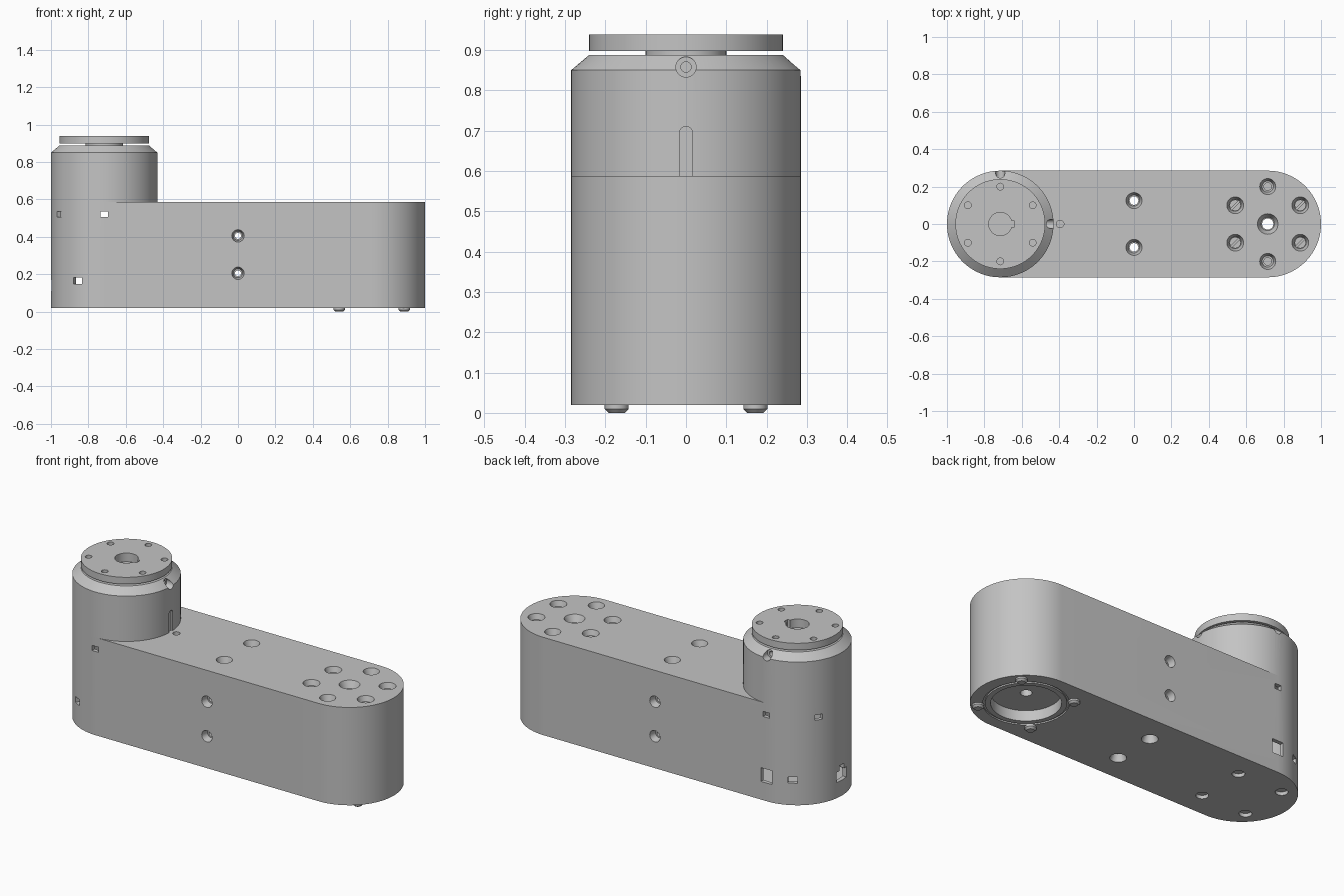
import bpy, bmesh, math
from mathutils import Vector, Matrix

if "Cube" in bpy.data.objects:
    bpy.data.objects.remove(bpy.data.objects["Cube"], do_unlink=True)

metal = bpy.data.materials.new("light_grey_metal")
metal.use_nodes = True
metal.diffuse_color = (0.55, 0.55, 0.55, 1)
metal.node_tree.nodes["Principled BSDF"].inputs["Base Color"].default_value = (0.55, 0.55, 0.55, 1)

R, CX, BOTTOM, TOP = 0.285, 0.715, 0.02, 0.587
UP, DOWN = Vector((0, 0, 1)), Vector((0, 0, -1))
FRONT, BACK, LEFT = Vector((0, -1, 0)), Vector((0, 1, 0)), Vector((1, 0, 0))


def finish(name, bm):
    bmesh.ops.recalc_face_normals(bm, faces=bm.faces)
    mesh = bpy.data.meshes.new(name)
    bm.to_mesh(mesh)
    bm.free()
    mesh.materials.append(metal)
    ob = bpy.data.objects.new(name, mesh)
    bpy.context.collection.objects.link(ob)
    return ob


def loft(name, rings):
    """Closed skin through equal-length rings of points."""
    bm = bmesh.new()
    loops = [[bm.verts.new(p) for p in ring] for ring in rings]
    n = len(loops[0])
    for a, b in zip(loops, loops[1:]):
        for i in range(n):
            bm.faces.new((a[i], a[(i + 1) % n], b[(i + 1) % n], b[i]))
    bm.faces.new(loops[0])
    bm.faces.new(loops[-1])
    return finish(name, bm)


def lathe(name, profile, at=(0, 0, 0), axis=UP, n=32):
    """Turned solid: profile of (radius, distance along axis)."""
    m = Matrix.Translation(at) @ axis.to_track_quat('Z', 'Y').to_matrix().to_4x4()
    turn = [2 * math.pi * i / n for i in range(n)]
    return loft(name, [[m @ Vector((r * math.cos(t), r * math.sin(t), h)) for t in turn]
                       for r, h in profile])


def box(name, size, at, angle=0):
    bm = bmesh.new()
    bmesh.ops.create_cube(bm, size=1)
    m = Matrix.Translation(at) @ Matrix.Rotation(angle, 4, 'Z') @ Matrix.Diagonal((*size, 1))
    bmesh.ops.transform(bm, matrix=m, verts=bm.verts)
    return finish(name, bm)


def cut(target, cutter):
    cutter.hide_render = True
    mod = target.modifiers.new("cut", 'BOOLEAN')
    mod.operation, mod.solver, mod.object = 'DIFFERENCE', 'EXACT', cutter
    bpy.context.view_layer.objects.active = target
    bpy.ops.object.modifier_apply(modifier=mod.name)
    bpy.data.objects.remove(cutter, do_unlink=True)


def drill(target, at, axis, r, depth):
    cut(target, lathe("drill", [(r, 0.02), (r, -depth)], at, axis))


def countersink(target, at, axis, r, r_in, depth=0.04):
    cut(target, lathe("sink", [(r, 0.02), (r, 0), (r_in, -depth)], at, axis))


# Stadium-shaped arm body
half = [math.pi * i / 48 - math.pi / 2 for i in range(49)]
outline = [(CX + R * math.cos(t), R * math.sin(t)) for t in half]
outline += [(-x, -y) for x, y in outline]
body = loft("arm_body", [[(x, y, z) for x, y in outline] for z in (BOTTOM, TOP)])

# Hollow joint end with cable windows
cut(body, lathe("cavity", [(0.262, 0.05), (0.262, 0.56)], (-CX, 0, 0), n=96))
windows = [(a, 0.52, 0.042, 0.03) for a in (90, -90, 148, -148)]
windows += [(120, 0.165, 0.05, 0.035), (-120, 0.165, 0.05, 0.035),
            (90, 0.165, 0.07, 0.08), (180, 0.14, 0.09, 0.06), (180, 0.18, 0.045, 0.04)]
for deg, z, w, h in windows:
    a = math.radians(deg)
    cut(body, box("window", (0.1, w, h),
                  (-CX + R * math.cos(a), R * math.sin(a), z), a))

# Round recess, ring groove and shaft hole at the far end
cut(body, lathe("recess", [(0.18, 0), (0.18, 0.08)], (CX, 0, 0), n=64))
groove = lathe("groove", [(0.22, 0), (0.22, 0.028)], (CX, 0, 0), n=64)
cut(groove, lathe("core", [(0.208, -0.02), (0.208, 0.05)], (CX, 0, 0), n=64))
cut(body, groove)
countersink(body, (CX, 0, TOP), UP, 0.055, 0.036)
drill(body, (CX, 0, TOP), UP, 0.03, 0.6)

# Mounting holes through the middle, vertical and crosswise
for y in (-0.125, 0.125):
    countersink(body, (0, y, TOP), UP, 0.043, 0.03)
    countersink(body, (0, y, BOTTOM), DOWN, 0.043, 0.03)
    drill(body, (0, y, TOP), UP, 0.023, 0.6)
for z in (0.205, 0.405):
    countersink(body, (0, -R, z), FRONT, 0.033, 0.024)
    countersink(body, (0, R, z), BACK, 0.033, 0.024)
    drill(body, (0, -R, z), FRONT, 0.016, 0.6)

# Blind holes, slotted screws and foot screws
for s in (-1, 1):
    countersink(body, (CX, s * 0.2, TOP), UP, 0.043, 0.03)
    drill(body, (CX, s * 0.2, TOP), UP, 0.02, 0.1)
    for t in (-1, 1):
        x = CX + t * 0.174
        countersink(body, (x, s * 0.1, TOP), UP, 0.045, 0.032)
        screw = lathe("slotted_screw", [(0.03, -0.05), (0.03, -0.028)], (x, s * 0.1, TOP))
        cut(screw, box("slot", (0.08, 0.009, 0.02), (x, s * 0.1, TOP - 0.028), math.pi / 4))
        lathe("foot_screw", [(0.03, 0.022), (0.03, 0.01), (0.02, 0)], (x, s * 0.172, 0))
        drill(body, (-CX + t * 0.143, s * 0.143, BOTTOM), DOWN, 0.033, 0.02)

# Small pin hole beside the tower
drill(body, (-0.395, 0, TOP), UP, 0.02, 0.03)

# Tower with chamfered rim
tower = lathe("tower", [(R, TOP), (R, 0.85), (0.24, 0.888)], (-CX, 0, 0), n=96)
for axis in (LEFT, BACK):
    at = Vector((-CX, 0, 0.858)) + axis * R
    drill(tower, at, axis, 0.025, 0.045)
    drill(tower, at, axis, 0.013, 0.09)

# Round-topped alignment groove on the tower
cut(tower, box("slot", (0.02, 0.032, 0.125), (-CX + R, 0, 0.632)))
drill(tower, (-CX + R, 0, 0.6945), LEFT, 0.016, 0.01)

# Output neck and flange with bolt circle and keyed bore
neck = lathe("output_neck", [(0.1, 0.88), (0.1, 0.905)], (-CX, 0, 0), n=64)
flange = lathe("output_flange", [(0.24, 0.898), (0.24, 0.938)], (-CX, 0, 0), n=96)
for i in range(6):
    a = math.radians(30 + 60 * i)
    drill(flange, (-CX + 0.2 * math.cos(a), 0.2 * math.sin(a), 0.938), UP, 0.018, 0.06)
for part in (flange, neck):
    drill(part, (-CX, 0, 0.938), UP, 0.062, 0.1)
    cut(part, box("keyway", (0.08, 0.034, 0.2), (-CX + 0.036, 0, 0.92)))

# Smooth curved walls, keep edges crisp
bpy.ops.object.select_all(action='DESELECT')
for ob in bpy.context.collection.objects:
    if ob.type == 'MESH' and metal.name in ob.data.materials:
        ob.select_set(True)
        bpy.context.view_layer.objects.active = ob
bpy.ops.object.shade_smooth_by_angle(angle=math.radians(25))
